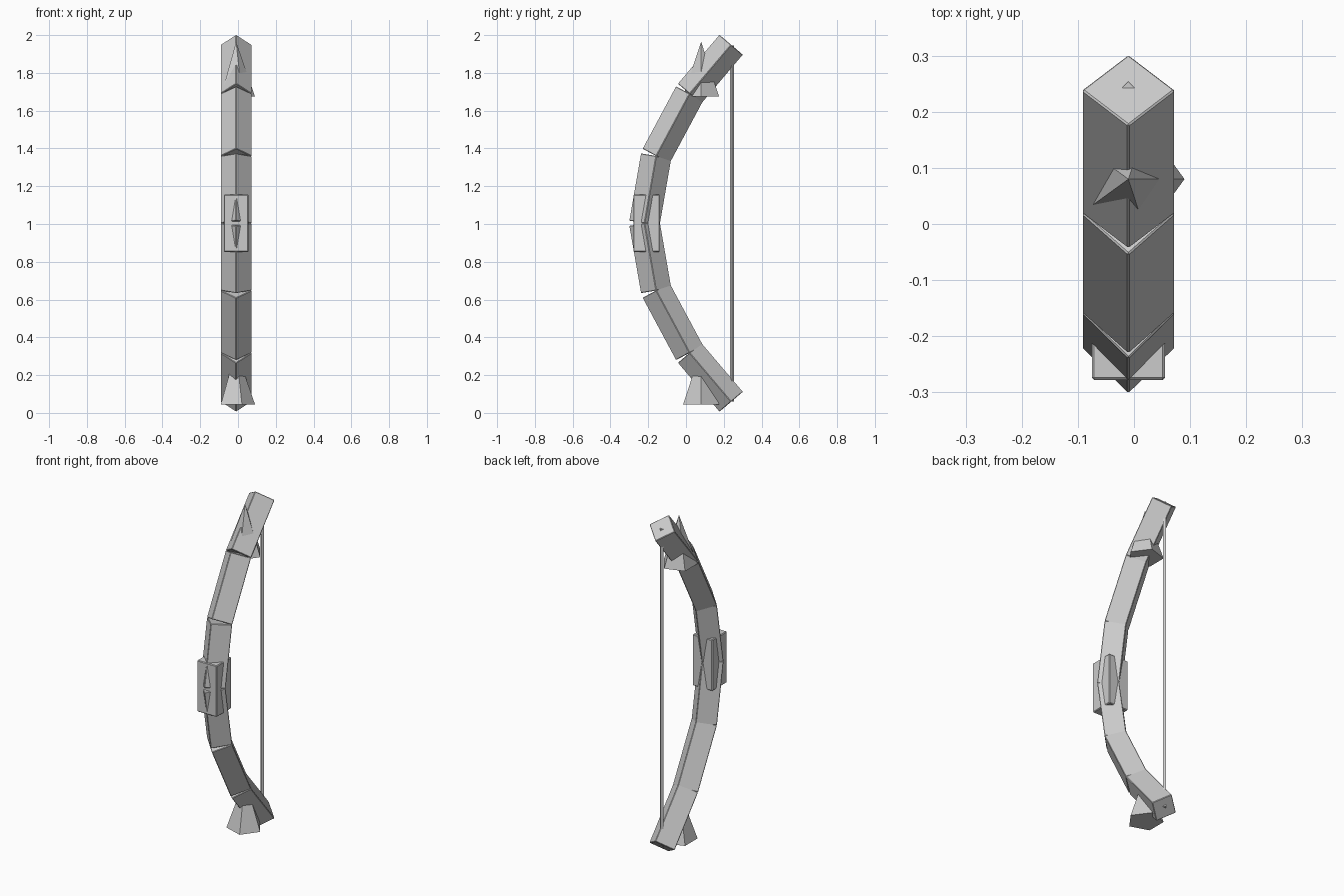
import bpy, bmesh
from math import cos, sin, tau
from mathutils import Vector

if "Cube" in bpy.data.objects:
    bpy.data.objects.remove(bpy.data.objects["Cube"])

CX = -0.01      # the bow's own centre plane
MID = 1.004     # mirror height of the two limbs


def make_object(name, bm, bevel=0.0):
    bmesh.ops.recalc_face_normals(bm, faces=bm.faces)
    if bevel:
        bmesh.ops.bevel(bm, geom=bm.edges[:], offset=bevel, segments=1,
                        affect='EDGES', clamp_overlap=True)
    mesh = bpy.data.meshes.new(name)
    bm.to_mesh(mesh)
    bm.free()
    ob = bpy.data.objects.new(name, mesh)
    bpy.context.collection.objects.link(ob)
    return ob


def prism(name, a, b, r0, r1, sides, bevel=0.0):
    """Prism or cone between two (y, z) points, first corner facing +x."""
    a, b = Vector((CX, *a)), Vector((CX, *b))
    u = Vector((1, 0, 0))
    v = (b - a).normalized().cross(u)
    bm = bmesh.new()

    def ring(c, r):
        return [bm.verts.new(c + r * (u * cos(tau * i / sides) + v * sin(tau * i / sides)))
                for i in range(sides)]

    low = ring(a, r0)
    bm.faces.new(low)
    if r1 > 0:
        top = ring(b, r1)
        bm.faces.new(top)
    else:
        tip = bm.verts.new(b)
    for i in range(sides):
        j = (i + 1) % sides
        bm.faces.new((low[i], low[j], top[j], top[i]) if r1 > 0 else (low[i], low[j], tip))
    return make_object(name, bm, bevel)


# Limbs: straight diamond-section bars following the curve, mirrored up and down
path = [(-0.22, 0.0), (-0.158, 0.356), (0.019, 0.686), (0.239, 0.945)]
for side, s in (("upper", 1), ("lower", -1)):
    pts = [(y, MID + s * z) for y, z in path]
    for i in range(3):
        prism(f"{side}_limb_{i + 1}", pts[i], pts[i + 1], 0.083, 0.083, 4, 0.003)

# Bowstring
prism("bowstring", (0.243, 0.06), (0.243, 1.946), 0.011, 0.011, 4)

# Five-sided spikes piercing the limb ends
for name, z in (("upper_spike", 1.675), ("lower_spike", 0.045)):
    prism(name, (0.08, z), (0.08, z + 0.29), 0.1, 0.0, 5)

# Grip block
bm = bmesh.new()
bmesh.ops.create_cube(bm, size=1)
bmesh.ops.scale(bm, vec=(0.13, 0.138, 0.304), verts=bm.verts)
bmesh.ops.translate(bm, vec=(CX, -0.209, MID), verts=bm.verts)
make_object("grip", bm, 0.004)
